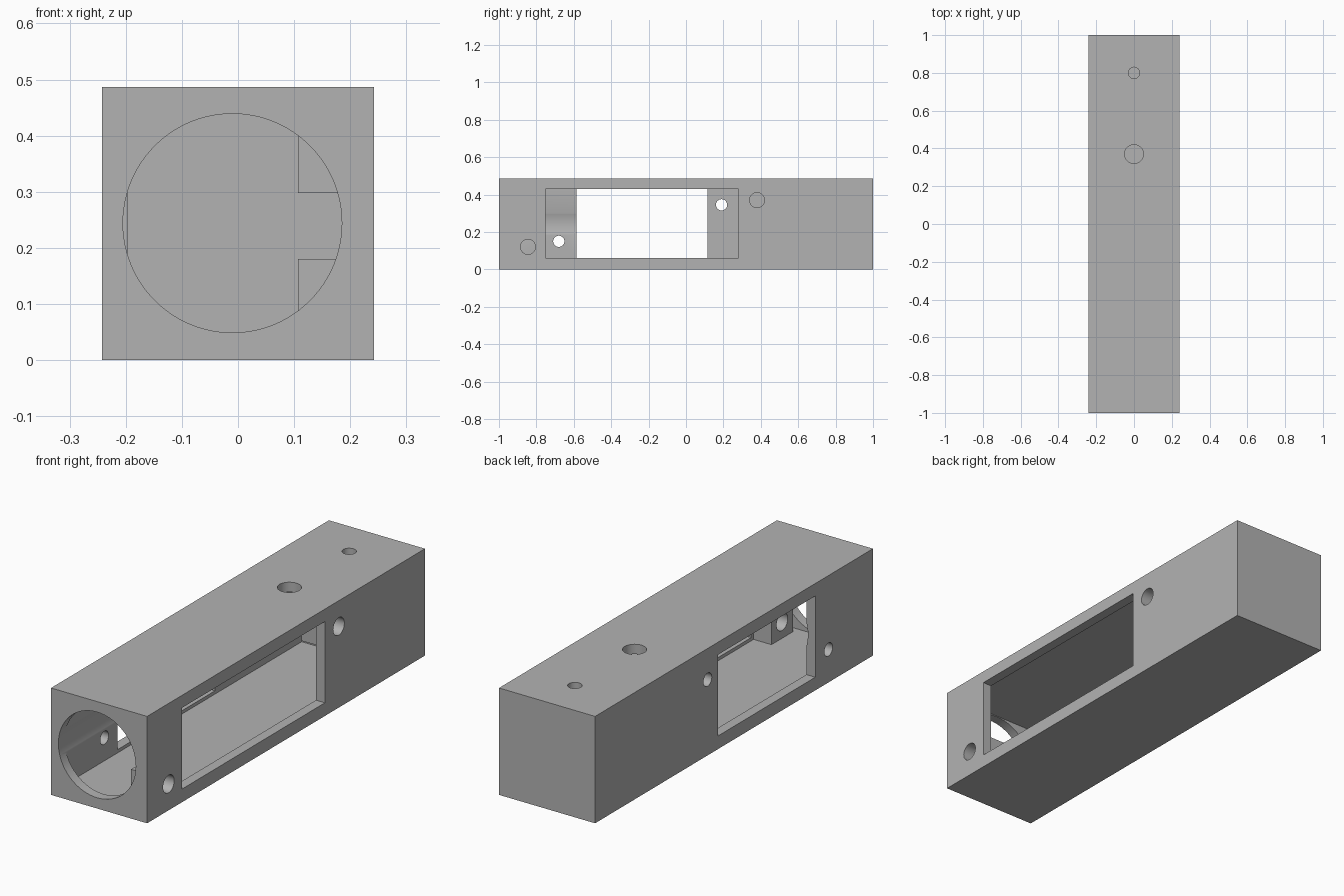
import bpy
from math import radians

cube = bpy.data.objects.get("Cube")
if cube:
    bpy.data.objects.remove(cube, do_unlink=True)

GREY = (0.45, 0.45, 0.45, 1)
mat = bpy.data.materials.new("matte grey")
mat.use_nodes = True
mat.diffuse_color = GREY
mat.node_tree.nodes["Principled BSDF"].inputs["Base Color"].default_value = GREY

HALF_W, HEIGHT, WALL = 0.242, 0.487, 0.045
INNER = HALF_W - WALL


def box(name, x, y, z):
    """Box from (low, high) ranges on each axis."""
    bpy.ops.mesh.primitive_cube_add(
        size=1, location=[sum(r) / 2 for r in (x, y, z)])
    ob = bpy.context.object
    ob.name = name
    ob.scale = [r[1] - r[0] for r in (x, y, z)]
    bpy.ops.object.transform_apply(location=True, rotation=True, scale=True)
    ob.data.materials.append(mat)
    return ob


def rod(name, center, radius, depth, axis, sides=40):
    """Cylinder along the named axis."""
    turn = {"x": (0, radians(90), 0), "y": (radians(90), 0, 0), "z": (0, 0, 0)}
    bpy.ops.mesh.primitive_cylinder_add(
        vertices=sides, radius=radius, depth=depth,
        location=center, rotation=turn[axis])
    ob = bpy.context.object
    ob.name = name
    bpy.ops.object.transform_apply(location=True, rotation=True, scale=True)
    ob.data.materials.append(mat)
    return ob


def combine(target, tool, operation="DIFFERENCE"):
    """Apply a boolean and discard the tool."""
    mod = target.modifiers.new(tool.name, "BOOLEAN")
    mod.operation = operation
    mod.solver = "EXACT"
    mod.object = tool
    bpy.context.view_layer.objects.active = target
    bpy.ops.object.modifier_apply(modifier=mod.name)
    bpy.data.objects.remove(tool, do_unlink=True)


# Housing with its long inner chamber
housing = box("housing", (-HALF_W, HALF_W), (-1, 1), (0, HEIGHT))
combine(housing, box("chamber", (-INNER, INNER), (-1 + WALL, 0.74),
                     (WALL, HEIGHT - WALL)))

# Round mouth, slightly off centre, running along the chamber
combine(housing, rod("mouth", (-0.01, -0.8, 0.244), 0.195, 0.6, "y", 96))

# Screw posts inside the left wall, rooted in wall and floor or ceiling
for name, y, z in (("lower_post", -0.845, (0.03, 0.18)),
                   ("upper_post", 0.38, (0.298, 0.46))):
    combine(housing, box(name, (0.107, 0.22), (y - 0.077, y + 0.077), z), "UNION")

# Side windows, longer on the left
SILL = (0.06, 0.43)
combine(housing, box("left_window", (0.15, 0.3), (-0.75, 0.28), SILL))
combine(housing, box("right_window", (-0.3, -0.15), (-0.585, 0.115), SILL))

# Screw holes: wide through the posts, narrow through the right wall
for y, z in ((-0.845, 0.12), (0.38, 0.37)):
    combine(housing, rod("post_hole", (0.18, y, z), 0.04, 0.2, "x"))
for y, z in ((-0.68, 0.15), (0.19, 0.345)):
    combine(housing, rod("wall_hole", (-0.22, y, z), 0.03, 0.12, "x"))

# Top holes: one opens into the chamber, one is blind
combine(housing, rod("top_hole", (0, 0.37, HEIGHT), 0.05, 0.2, "z"))
combine(housing, rod("rear_top_hole", (0, 0.8, HEIGHT), 0.03, 0.36, "z"))

# Smooth bores with sharp edges
bpy.ops.object.select_all(action="DESELECT")
housing.select_set(True)
bpy.context.view_layer.objects.active = housing
bpy.ops.object.shade_smooth_by_angle(angle=radians(30))
